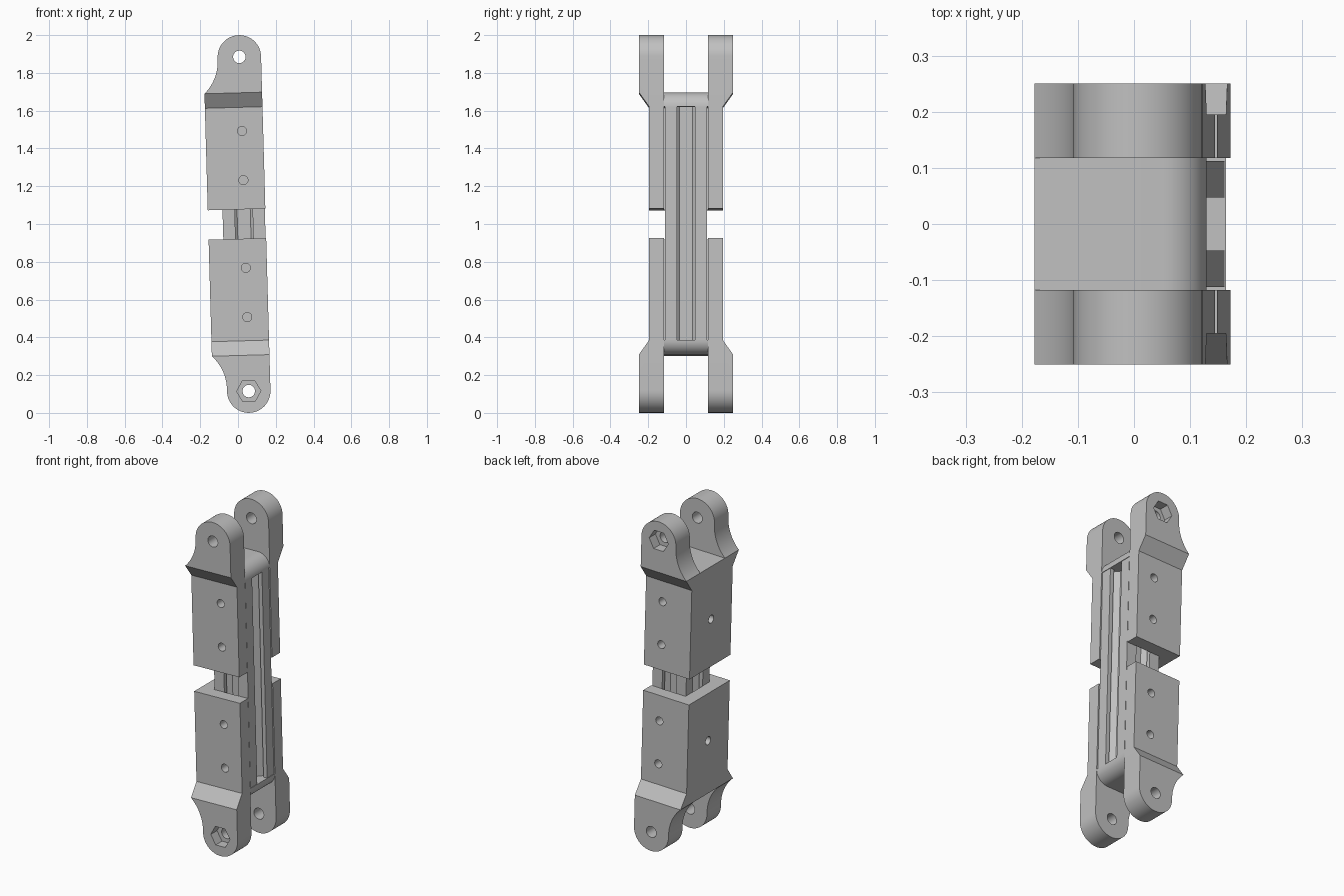
import bpy, bmesh
from math import sin, cos, pi, radians, asin
from mathutils import Matrix

cube = bpy.data.objects.get("Cube")
if cube:
    bpy.data.objects.remove(cube)

grey = bpy.data.materials.new("light_grey")
grey.use_nodes = True
COLOUR = (0.53, 0.53, 0.53, 1)
grey.diffuse_color = COLOUR
grey.node_tree.nodes["Principled BSDF"].inputs["Base Color"].default_value = COLOUR

# Main dimensions, with the link standing along z
HALF = 0.115        # half width and end radius of the lugs
PIN = 0.885         # pin height from the middle
BACK = -0.19        # outer face of the back wall
GAP = 0.078         # bracket start, measured from the middle
SHOULDER = 0.618    # underside of end wall
TOP = 0.695         # top of end wall
INNER = 0.1175      # inner half gap between the side plates
OUTER = 0.25        # outer half width of the lugs


def arc(cx, cy, r, start, end, n):
    """Points on an arc, angles in degrees."""
    angles = [radians(start + (end - start) * i / n) for i in range(n + 1)]
    return [(cx + r * cos(t), cy + r * sin(t)) for t in angles]


def circle(cx, cy, r, n=32):
    return arc(cx, cy, r, 0, 360, n)[:-1]


def prism(name, points, axis, low, high):
    """Extrude a closed profile along one axis."""
    place = {"x": lambda a, b, d: (d, a, b),
             "y": lambda a, b, d: (a, d, b),
             "z": lambda a, b, d: (a, b, d)}[axis]
    bm = bmesh.new()
    ends = [[bm.verts.new(place(a, b, d)) for a, b in points] for d in (low, high)]
    bm.faces.new(ends[0])
    bm.faces.new(ends[1])
    n = len(points)
    for i in range(n):
        j = (i + 1) % n
        bm.faces.new((ends[0][i], ends[0][j], ends[1][j], ends[1][i]))
    bmesh.ops.recalc_face_normals(bm, faces=bm.faces)
    mesh = bpy.data.meshes.new(name)
    bm.to_mesh(mesh)
    bm.free()
    mesh.materials.append(grey)
    obj = bpy.data.objects.new(name, mesh)
    bpy.context.scene.collection.objects.link(obj)
    return obj


def cut(obj, *shape):
    """Subtract a prism and bake the result."""
    cutter = prism("cutter", *shape)
    cutter.hide_render = True
    mod = obj.modifiers.new("cut", "BOOLEAN")
    mod.operation, mod.solver, mod.object = "DIFFERENCE", "EXACT", cutter
    bpy.context.view_layer.update()
    graph = bpy.context.evaluated_depsgraph_get()
    mesh = bpy.data.meshes.new_from_object(obj.evaluated_get(graph))
    obj.modifiers.clear()
    obj.data = mesh
    bpy.data.objects.remove(cutter)


def finish(obj, matrix):
    obj.data.transform(matrix)
    for face in obj.data.polygons:
        face.use_smooth = True
    obj.data.set_sharp_from_angle(angle=radians(30))


# Bracket outline: rounded lug end, concave flare, straight body
rise = 0.175
flare = -HALF - BACK
radius = (flare ** 2 + rise ** 2) / (2 * flare)
sweep = asin(rise / radius) * 180 / pi
outline = ([(BACK, GAP), (HALF, GAP)]
           + arc(0, PIN, HALF, 0, 180, 32)
           + arc(-HALF - radius, TOP + rise, radius, 0, -sweep, 14))
bracket = prism("upper_bracket", outline, "y", -OUTER, OUTER)

# Channel for the bar, and space between lugs over a rounded end wall
cut(bracket, [(-0.113, 0), (0.3, 0), (0.3, SHOULDER), (-0.113, SHOULDER)],
    "y", -INNER, INNER)
bend = TOP - SHOULDER
cut(bracket, [(-0.3, TOP)] + arc(HALF - bend, SHOULDER, bend, 90, 0, 12)
    + [(0.3, SHOULDER), (0.3, 1.1), (-0.3, 1.1)], "y", -INNER, INNER)

# Narrower body with a sloped shoulder on both sides
for s in (-1, 1):
    cut(bracket, [(s * 0.195, 0), (s * 0.195, SHOULDER), (s * OUTER, TOP),
                  (s * 0.3, TOP + 0.07), (s * 0.3, 0)], "x", -0.3, 0.3)

# Screw holes, pin hole and nut recess
for height in (0.232, 0.493):
    cut(bracket, circle(0.003, height, 0.024), "y", -0.3, 0.3)
cut(bracket, circle(0, 0.37, 0.024), "x", -0.3, 0)
cut(bracket, circle(0, PIN, 0.033), "y", -0.3, 0.3)
cut(bracket, circle(0, PIN, 0.064, 6), "y", 0.19, 0.3)

# Slotted bar, one profile side repeated four times
h, mouth, lip = 0.112, 0.047, 0.088
half_slot = [(0.05, 0.035), (lip, 0.075), (lip, mouth), (h, mouth)]
side = [(a, -b) for a, b in reversed(half_slot)] + half_slot + [(h, h)]
profile = []
for k in range(4):
    c, s = round(cos(k * pi / 2)), round(sin(k * pi / 2))
    profile += [(a * c - b * s, a * s + b * c) for a, b in side]
bar = prism("slotted_bar", profile, "z", -SHOULDER, SHOULDER)

# Lower bracket is the upper one turned half a turn; everything leans slightly
lower = bpy.data.objects.new("lower_bracket", bracket.data.copy())
bpy.context.scene.collection.objects.link(lower)
lean = Matrix.Translation((0.032, 0, 1)) @ Matrix.Rotation(radians(-1.61), 4, "Y")
finish(bracket, lean)
finish(bar, lean)
finish(lower, lean @ Matrix.Rotation(pi, 4, "X"))
